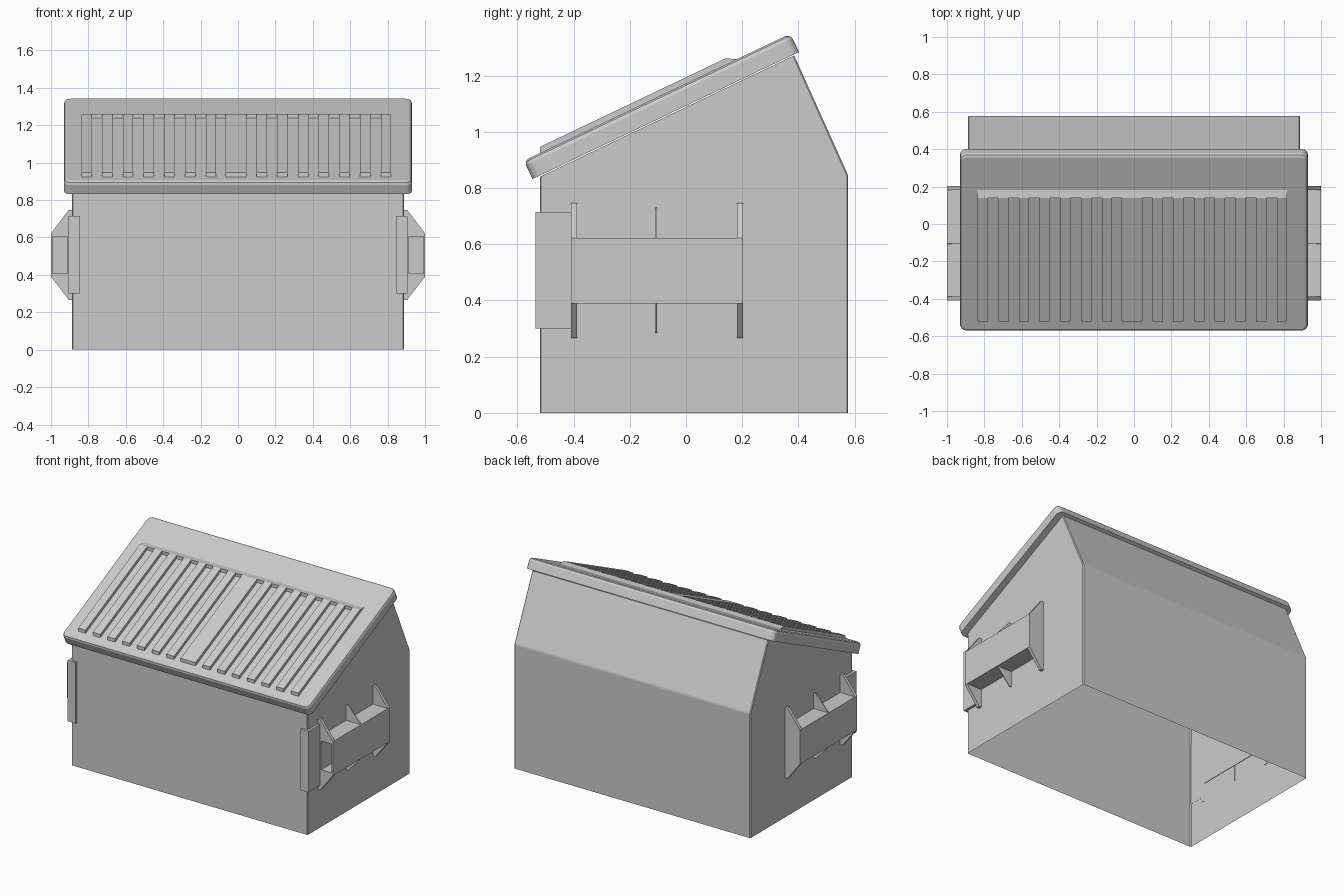
import bpy, bmesh, math
from mathutils import Vector, Matrix

if "Cube" in bpy.data.objects:
    bpy.data.objects.remove(bpy.data.objects["Cube"])


def finish(name, bm):
    me = bpy.data.meshes.new(name)
    bm.to_mesh(me)
    bm.free()
    ob = bpy.data.objects.new(name, me)
    bpy.context.collection.objects.link(ob)
    return ob


def add_prism(bm, loop, sweep):
    """Add a closed prism: a loop of 3D points swept along a vector."""
    a = [bm.verts.new(p) for p in loop]
    b = [bm.verts.new(Vector(p) + Vector(sweep)) for p in loop]
    faces = [bm.faces.new(a), bm.faces.new(b)]
    for i in range(len(a)):
        j = (i + 1) % len(a)
        faces.append(bm.faces.new((a[i], a[j], b[j], b[i])))
    bmesh.ops.recalc_face_normals(bm, faces=faces)
    return faces


def yz(profile, x):
    return [(x, y, z) for y, z in profile]


def xz(profile, y):
    return [(x, y, z) for x, z in profile]


def mirror_x(ob):
    ob.modifiers.new("mirror", 'MIRROR').use_axis[0] = True


# Body: thin shell, open underneath and under the lid
W = 0.888
bm = bmesh.new()
side = [(-0.52, 0), (0.577, 0), (0.577, 0.845), (0.385, 1.272), (-0.52, 0.84)]
faces = add_prism(bm, yz(side, -W), (2 * W, 0, 0))
bmesh.ops.delete(bm, geom=[faces[2], faces[5]], context='FACES_ONLY')
bmesh.ops.delete(bm, geom=[e for e in bm.edges if not e.link_faces], context='EDGES')
bmesh.ops.bevel(bm, geom=[e for e in bm.edges if len(e.link_faces) == 2],
                offset=0.005, segments=1, affect='EDGES')
finish("bin_body", bm)


# Lid: rounded slab with chamfered top edge, tilted to the front
def rounded_rect(hx, hy, r, z, n=4):
    pts = []
    for k, (sx, sy) in enumerate([(1, 1), (-1, 1), (-1, -1), (1, -1)]):
        for i in range(n + 1):
            a = math.pi / 2 * (k + i / n)
            pts.append((sx * (hx - r) + r * math.cos(a),
                        sy * (hy - r) + r * math.sin(a), z))
    return pts


bm = bmesh.new()
rings = []
for inset, z in [(0, 0), (0, 0.054), (0.005, 0.066), (0.017, 0.072)]:
    pts = rounded_rect(0.93 - inset, 0.525 - inset, 0.035 - inset, z)
    rings.append([bm.verts.new(p) for p in pts])
for lo, hi in zip(rings, rings[1:]):
    for i in range(len(lo)):
        j = (i + 1) % len(lo)
        bm.faces.new((lo[i], lo[j], hi[j], hi[i]))
bm.faces.new(rings[-1])
bm.faces.new(rings[0][::-1])
bmesh.ops.transform(bm, verts=bm.verts, matrix=Matrix.Translation((0, -0.072, 1.058))
                    @ Matrix.Rotation(math.radians(25.5), 4, 'X'))
finish("lid", bm)


# Lid ribs: raised comb joined by a strip along the upper end
def lid_z(y):
    return 1.0625 + 0.072 / math.cos(math.radians(25.5)) + 0.477 * (y + 0.0625)


H = 0.022
rib = [(-0.52, lid_z(-0.52) - 0.01), (-0.52, lid_z(-0.52) + H),
       (0.14, lid_z(0.14) + H), (0.14, lid_z(0.14) - 0.01)]
strip = [(0.14, lid_z(0.14) - 0.01), (0.14, lid_z(0.14) + H), (0.182, lid_z(0.182))]
bm = bmesh.new()
spans = [(-0.067, 0.112)]
for i in range(7):
    spans += [(-0.837 + 0.1108 * i, 0.055), (0.099 + 0.1108 * i, 0.055)]
for x, w in spans:
    add_prism(bm, yz(rib, x), (w, 0, 0))
add_prism(bm, yz(strip, -0.837), (1.656, 0, 0))
finish("lid_ribs", bm)

# Fork pocket: rectangular tube on each side
Y0, Y1, XI, XO = -0.41, 0.203, 0.885, 1.0
Z0, Z1 = 0.39, 0.622
bm = bmesh.new()
for x0, x1, z0, z1 in [(XI, XO, Z1 - 0.018, Z1), (XI, XO, Z0, Z0 + 0.018),
                       (XO - 0.009, XO, Z0 + 0.018, Z1 - 0.018),
                       (XI, 0.913, Z0 + 0.018, Z1 - 0.018)]:
    add_prism(bm, xz([(x0, z0), (x1, z0), (x1, z1), (x0, z1)], Y0), (0, Y1 - Y0, 0))
mirror_x(finish("fork_pocket", bm))

# Gussets: triangles above and below the tube, solid plate closing the rear end
bm = bmesh.new()
for y, t, zt, zb in [(Y0, 0.022, 0.747, 0.267), (-0.108, 0.005, 0.73, 0.285)]:
    add_prism(bm, xz([(XI, Z1), (XO, Z1), (0.905, zt), (XI, zt)], y), (0, t, 0))
    add_prism(bm, xz([(XI, Z0), (XO, Z0), (0.905, zb), (XI, zb)], y), (0, t, 0))
add_prism(bm, xz([(XI, 0.267), (0.905, 0.267), (XO, Z0), (XO, Z1), (0.905, 0.747),
                  (XI, 0.747)], Y1 - 0.022), (0, 0.022, 0))
mirror_x(finish("pocket_gussets", bm))

# Corner plates: L-shaped angles wrapping the front corners
bm = bmesh.new()
angle = [(0.845, -0.52), (0.845, -0.536), (0.905, -0.536), (0.905, -0.41),
         (0.887, -0.41), (0.887, -0.52)]
add_prism(bm, [(x, y, 0.30) for x, y in angle], (0, 0, 0.415))
mirror_x(finish("corner_plate", bm))
